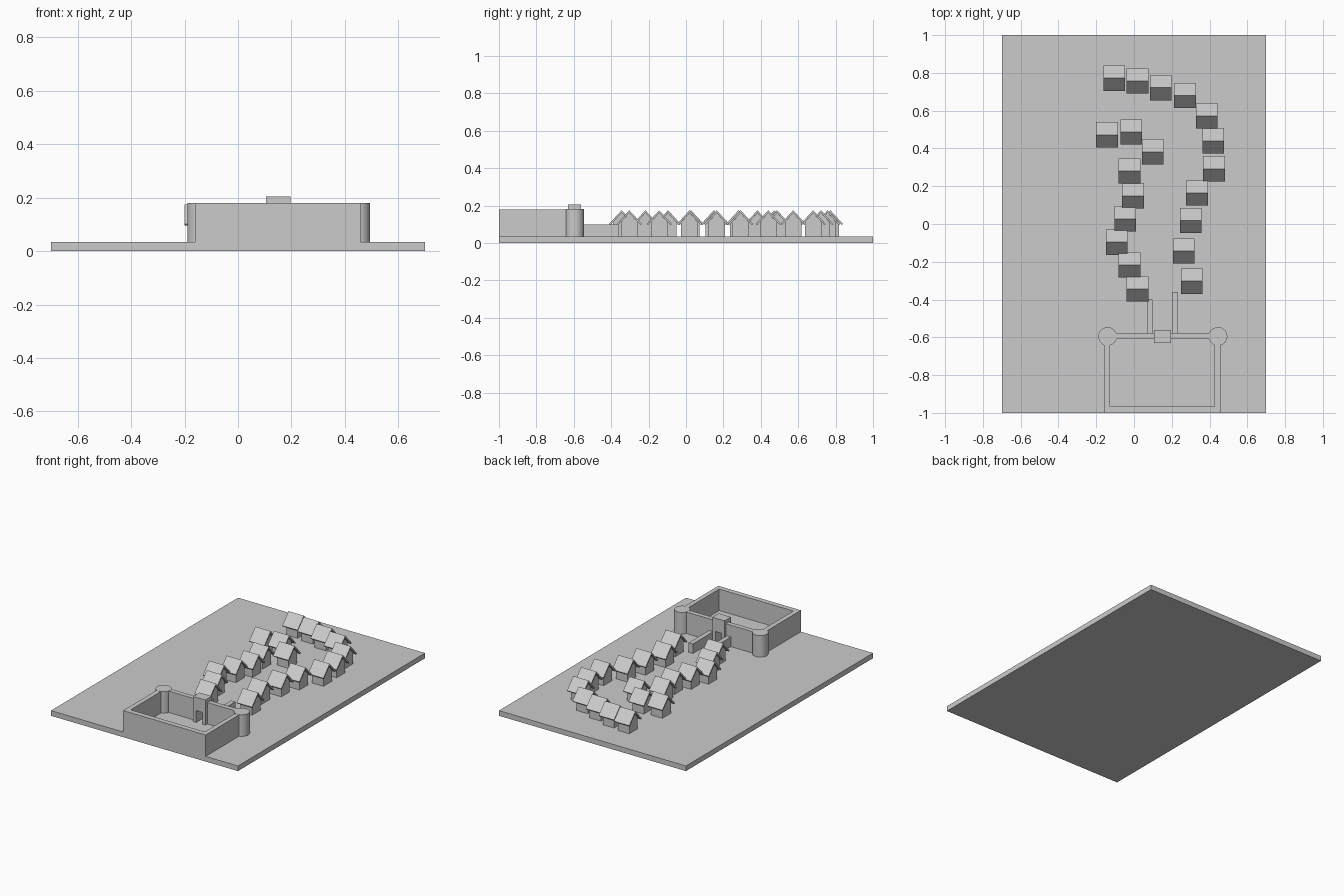
import bpy, bmesh

if "Cube" in bpy.data.objects:
    bpy.data.objects.remove(bpy.data.objects["Cube"])

GROUND = 0.035


def finish(name, bm):
    bmesh.ops.recalc_face_normals(bm, faces=bm.faces)
    me = bpy.data.meshes.new(name)
    bm.to_mesh(me)
    bm.free()
    ob = bpy.data.objects.new(name, me)
    bpy.context.collection.objects.link(ob)
    return ob


def box(name, x0, x1, y0, y1, z0, z1):
    bm = bmesh.new()
    bmesh.ops.create_cube(bm, size=1)
    for v in bm.verts:
        v.co = ((x0 + x1) / 2 + v.co.x * (x1 - x0),
                (y0 + y1) / 2 + v.co.y * (y1 - y0),
                (z0 + z1) / 2 + v.co.z * (z1 - z0))
    return finish(name, bm)


def extrude_x(name, profile, width):
    """Extrude a (y, z) profile along x, centred on x = 0."""
    bm = bmesh.new()
    face = bm.faces.new([bm.verts.new((-width / 2, y, z)) for y, z in profile])
    res = bmesh.ops.extrude_face_region(bm, geom=[face])
    for v in res["geom"]:
        if isinstance(v, bmesh.types.BMVert):
            v.co.x += width
    return finish(name, bm)


# Ground slab
box("ground_slab", -0.7, 0.7, -1, 1, 0, GROUND)

# Fort walls
TOP = 0.18
box("fort_front_wall", -0.16, 0.458, -1, -0.965, GROUND, TOP)
box("fort_left_wall", -0.16, -0.128, -0.965, -0.59, GROUND, TOP)
box("fort_right_wall", 0.427, 0.458, -0.965, -0.59, GROUND, TOP)
box("fort_back_wall_left", -0.14, 0.106, -0.608, -0.576, GROUND, TOP)
box("fort_back_wall_right", 0.196, 0.445, -0.608, -0.576, GROUND, TOP)

# Round corner towers
for side, x in (("left", -0.14), ("right", 0.445)):
    bpy.ops.mesh.primitive_cylinder_add(vertices=48, radius=0.049, depth=TOP + 0.001 - GROUND,
                                        location=(x, -0.595, (TOP + 0.001 + GROUND) / 2))
    tower = bpy.context.object
    tower.name = side + "_tower"
    bpy.ops.object.shade_smooth_by_angle()

# Gatehouse with a through opening
gate = extrude_x("gatehouse", [(-0.63, GROUND), (-0.562, GROUND), (-0.562, 0.205), (-0.63, 0.205)], 0.092)
gate.location.x = 0.151
cutter = box("gate_cutter", 0.128, 0.174, -0.7, -0.5, 0.0, 0.115)
cutter.hide_render = True
cutter.hide_set(True)
mod = gate.modifiers.new("opening", 'BOOLEAN')
mod.operation = 'DIFFERENCE'
mod.object = cutter

# Low walls along the approach
box("approach_wall_left", 0.068, 0.098, -0.58, -0.40, GROUND, 0.10)
box("approach_wall_right", 0.201, 0.232, -0.58, -0.36, GROUND, 0.10)

# House body and roof, shared by every house
body = extrude_x("house_body", [(-0.045, GROUND), (0.045, GROUND), (0.045, 0.111),
                                (0, 0.161), (-0.045, 0.111)], 0.085)
roof = extrude_x("house_roof", [(-0.067, 0.102), (0, 0.175), (0.067, 0.102),
                                (0.061, 0.095), (0, 0.161), (-0.061, 0.095)], 0.115)
places = [(-0.105, 0.772), (0.019, 0.757), (0.141, 0.722), (0.27, 0.68), (0.385, 0.573),
          (0.42, 0.44), (0.424, 0.292), (-0.143, 0.472), (-0.014, 0.487), (0.099, 0.382),
          (-0.024, 0.281), (-0.005, 0.149), (-0.046, 0.027), (-0.092, -0.096),
          (-0.024, -0.217), (0.019, -0.344), (0.334, 0.164), (0.3, 0.019),
          (0.264, -0.143), (0.306, -0.303)]
for i, (x, y) in enumerate(places):
    for part in (body, roof):
        ob = part if i == 0 else part.copy()
        if i:
            bpy.context.collection.objects.link(ob)
        ob.location = (x, y, 0)
